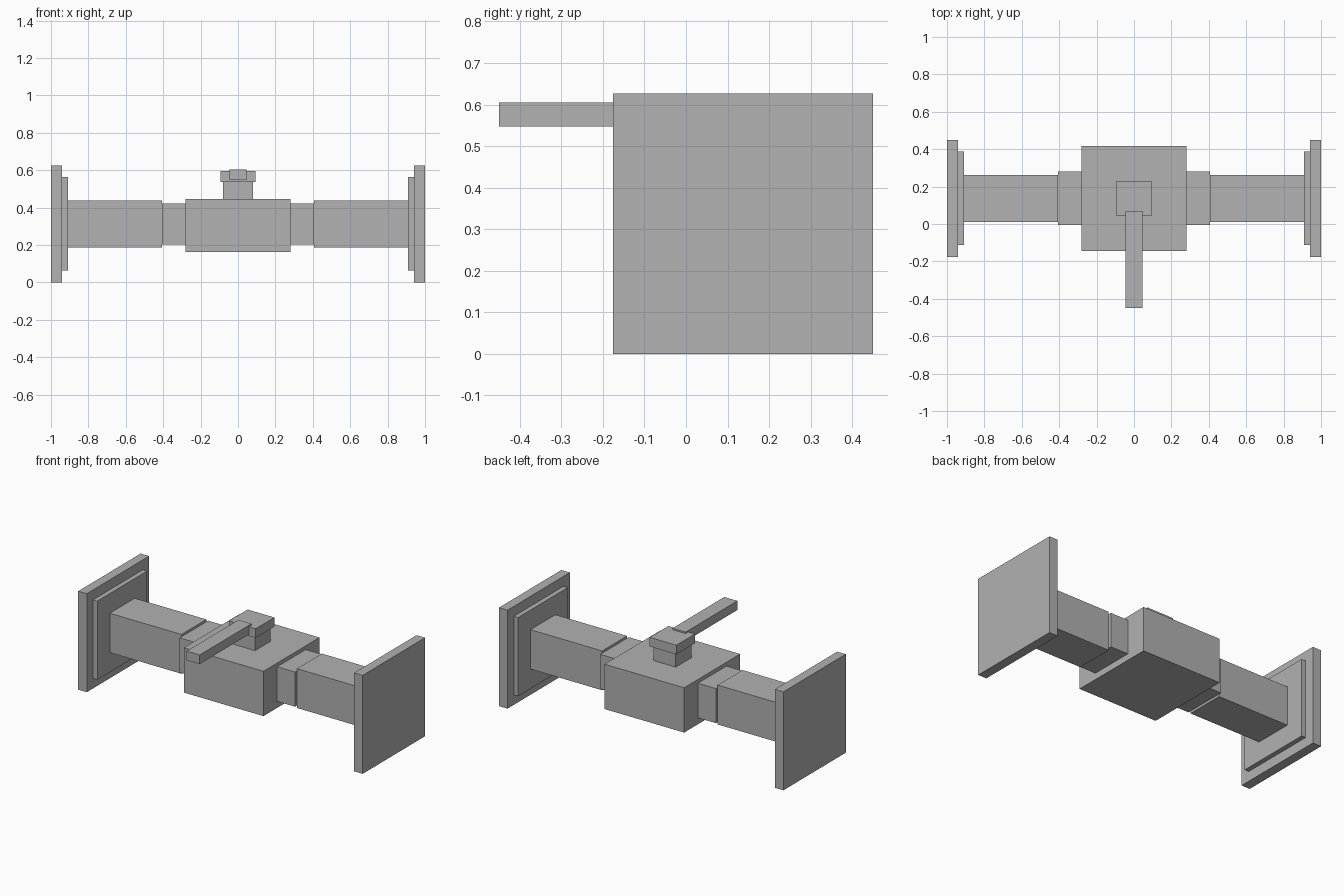
import bpy
import bmesh
from mathutils import Vector

if "Cube" in bpy.data.objects:
    bpy.data.objects.remove(bpy.data.objects["Cube"])

grey = bpy.data.materials.new("plain_grey")
grey.diffuse_color = (0.445, 0.445, 0.445, 1)
grey.use_nodes = True
grey.node_tree.nodes["Principled BSDF"].inputs["Base Color"].default_value = grey.diffuse_color


def box(name, x, y, z):
    """Flat-sided box from (min, max) ranges on each axis."""
    lo, hi = Vector((x[0], y[0], z[0])), Vector((x[1], y[1], z[1]))
    bm = bmesh.new()
    bmesh.ops.create_cube(bm, size=1)
    for v in bm.verts:
        v.co = (lo + hi) / 2 + v.co * (hi - lo)
    mesh = bpy.data.meshes.new(name)
    bm.to_mesh(mesh)
    bm.free()
    mesh.materials.append(grey)
    obj = bpy.data.objects.new(name, mesh)
    bpy.context.collection.objects.link(obj)
    return obj


def around(c, size):
    return (c - size / 2, c + size / 2)


CY, CZ = 0.137, 0.313  # pipe axis

# Pipe run, mirrored left and right: name, inner x, outer x, y size, z size
run = [
    ("flange", 0.94, 1.0, 0.626, 0.626),
    ("flange_face", 0.91, 0.94, 0.5, 0.5),
    ("pipe", 0.406, 0.91, 0.25, 0.25),
    ("collar", 0.28, 0.406, 0.286, 0.22),
]
for name, x0, x1, sy, sz in run:
    box(name + "_right", (x0, x1), around(CY, sy), around(CZ, sz))
    box(name + "_left", (-x1, -x0), around(CY, sy), around(CZ, sz))

# Valve body, stem and cap
box("valve_body", (-0.28, 0.28), around(CY, 0.562), (0.162, 0.447))
box("stem", (-0.079, 0.079), around(CY, 0.158), (0.447, 0.538))
box("stem_cap", (-0.094, 0.094), around(CY, 0.188), (0.538, 0.596))

# Lever reaching to the front
box("lever_handle", (-0.046, 0.046), (-0.45, 0.07), (0.547, 0.605))
